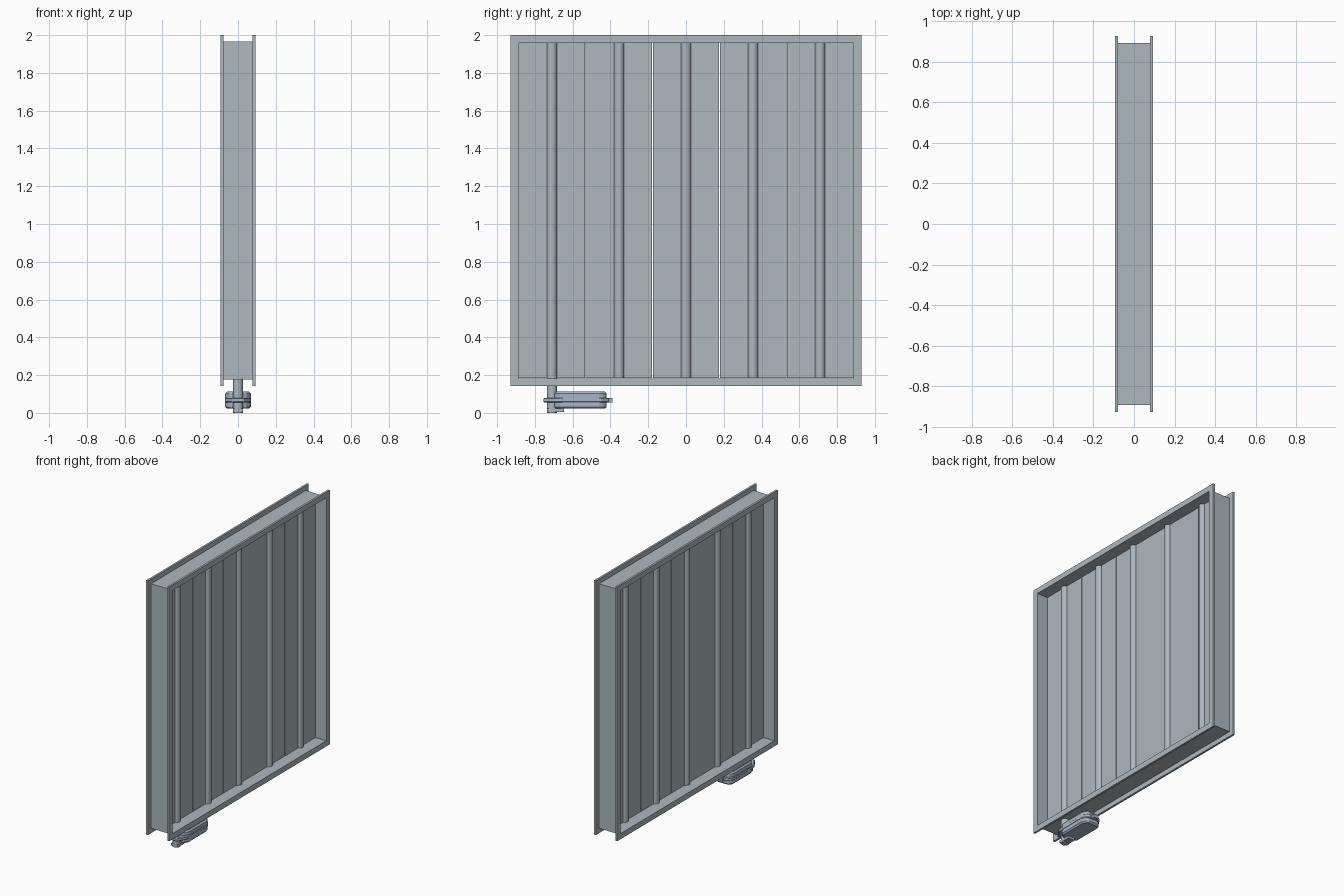
import bpy, bmesh, math

if "Cube" in bpy.data.objects:
    bpy.data.objects.remove(bpy.data.objects["Cube"])

steel = bpy.data.materials.new("steel")
steel.diffuse_color = (0.42, 0.48, 0.52, 1)
steel.use_nodes = True
steel.node_tree.nodes["Principled BSDF"].inputs["Base Color"].default_value = steel.diffuse_color
blue = bpy.data.materials.new("blue_grey")
blue.diffuse_color = (0.40, 0.46, 0.58, 1)
blue.use_nodes = True
blue.node_tree.nodes["Principled BSDF"].inputs["Base Color"].default_value = blue.diffuse_color


def finish(name, bm, mat):
    bmesh.ops.recalc_face_normals(bm, faces=bm.faces)
    me = bpy.data.meshes.new(name)
    bm.to_mesh(me)
    bm.free()
    me.materials.append(mat)
    ob = bpy.data.objects.new(name, me)
    bpy.context.collection.objects.link(ob)
    return ob


def box(name, lo, hi, mat=steel):
    bm = bmesh.new()
    bmesh.ops.create_cube(bm, size=1)
    for v in bm.verts:
        v.co = [(a + b) / 2 + c * (b - a) for a, b, c in zip(lo, hi, v.co)]
    return finish(name, bm, mat)


def prism(name, pts, z0, z1, mat=blue, bevel=0):
    bm = bmesh.new()
    face = bm.faces.new([bm.verts.new((x, y, z0)) for x, y in pts])
    top = bmesh.ops.extrude_face_region(bm, geom=[face])["geom"]
    for v in top:
        if isinstance(v, bmesh.types.BMVert):
            v.co.z = z1
    ob = finish(name, bm, mat)
    if bevel:
        m = ob.modifiers.new("bevel", "BEVEL")
        m.width = bevel
        m.segments = 1
    return ob


def rod(name, y, z0, z1, r, mat=steel):
    n = 24
    pts = [(r * math.cos(2 * math.pi * i / n), y + r * math.sin(2 * math.pi * i / n)) for i in range(n)]
    ob = prism(name, pts, z0, z1, mat)
    for o in bpy.context.selected_objects:
        o.select_set(False)
    ob.select_set(True)
    bpy.context.view_layer.objects.active = ob
    bpy.ops.object.shade_smooth_by_angle(angle=math.radians(35))
    return ob


# Frame: channel cross-section (x, distance in from the outer edge) swept round a rectangle
section = [(-0.093, 0), (-0.078, 0), (-0.078, 0.035), (0.078, 0.035),
           (0.078, 0), (0.093, 0), (0.093, 0.041), (-0.093, 0.041)]
bm = bmesh.new()
rings = []
for sy, sz in ((-1, -1), (1, -1), (1, 1), (-1, 1)):
    rings.append([bm.verts.new((x, sy * (0.928 - d), 1.071 + sz * (0.929 - d))) for x, d in section])
for i in range(4):
    a, b = rings[i], rings[(i + 1) % 4]
    for j in range(8):
        k = (j + 1) % 8
        bm.faces.new((a[j], a[k], b[k], b[j]))
finish("frame", bm, steel)

# Closed blades with their shafts; the first shaft runs down to the actuator
for i in range(5):
    y = (i - 2) * 0.355
    box(f"blade_{i + 1}", (-0.006, y - 0.176, 0.184), (0.006, y + 0.176, 1.959))
    rod(f"shaft_{i + 1}", y, 0.0 if i == 0 else 0.184, 1.959, 0.027)

# Actuator: chamfered housing, seam flange, end lug and shaft clamp
body = [(-0.04, -0.695), (0.04, -0.695), (0.068, -0.66), (0.068, -0.45),
        (0.045, -0.42), (-0.045, -0.42), (-0.068, -0.45), (-0.068, -0.66)]
prism("actuator_housing", body, 0.022, 0.112, bevel=0.01)
flange = [(-0.03, -0.755), (0.03, -0.755), (0.07, -0.69), (0.07, -0.445),
          (0.045, -0.41), (-0.045, -0.41), (-0.07, -0.445), (-0.07, -0.69)]
prism("actuator_seam", flange, 0.055, 0.08, bevel=0.005)
box("actuator_lug", (-0.018, -0.42, 0.055), (0.018, -0.39, 0.08), blue)
box("shaft_clamp", (-0.027, -0.735, 0.005), (0.027, -0.645, 0.024), blue)
